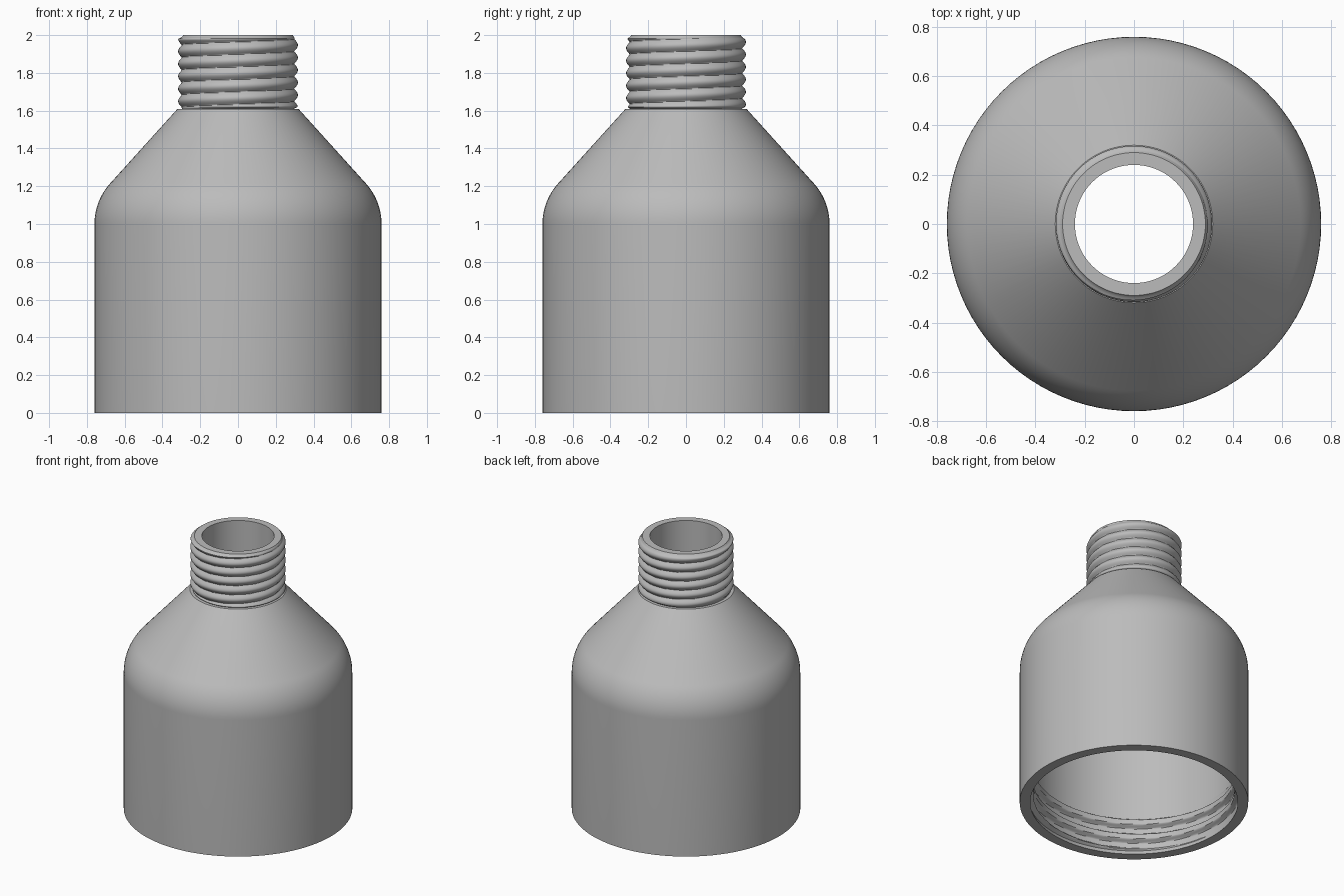
import bpy
import math

if "Cube" in bpy.data.objects:
    bpy.data.objects.remove(bpy.data.objects["Cube"])

SEGMENTS = 96

grey = bpy.data.materials.new("plain grey")
grey.use_nodes = True
colour = (0.5, 0.5, 0.5, 1)
grey.diffuse_color = colour
grey.node_tree.nodes["Principled BSDF"].inputs["Base Color"].default_value = colour


def lathe(name, rows, angle=35):
    """Revolve (radius, height) rows; a radius may be a function of the angle."""
    verts, faces = [], []
    for radius, z in rows:
        for i in range(SEGMENTS):
            a = math.tau * i / SEGMENTS
            r = radius(a) if callable(radius) else radius
            verts.append((r * math.cos(a), r * math.sin(a), z))
    for k in range(len(rows) - 1):
        for i in range(SEGMENTS):
            j = (i + 1) % SEGMENTS
            low, high = k * SEGMENTS, (k + 1) * SEGMENTS
            faces.append((low + i, low + j, high + j, high + i))
    mesh = bpy.data.meshes.new(name)
    mesh.from_pydata(verts, [], faces)
    mesh.materials.append(grey)
    obj = bpy.data.objects.new(name, mesh)
    bpy.context.collection.objects.link(obj)
    bpy.ops.object.select_all(action="DESELECT")
    obj.select_set(True)
    bpy.context.view_layer.objects.active = obj
    bpy.ops.object.shade_smooth_by_angle(angle=math.radians(angle))
    return obj


def thread(bottom, top, steps, pitch, root, depth, shape, fade):
    """Rows of a right-handed helical thread that runs out at both ends."""
    rows = []
    for k in range(steps + 1):
        z = bottom + (top - bottom) * k / steps
        runout = min(1, (z - bottom) / fade, (top - z) / fade)

        def radius(a, z=z, runout=runout):
            return root + depth * runout * shape((z / pitch - a / math.tau) % 1)
        rows.append((radius, z))
    return rows


def round_crest(u):
    return math.sin(math.pi * u)


def flat_crest(u):
    return max(0, min(1, 2 - 6 * abs(u - 0.5)))


def shoulder(radius, bend):
    """Arc that turns the straight wall into the cone."""
    tilt = math.radians(42.2)
    return [(radius - bend * (1 - math.cos(tilt * k / 12)),
             1 + bend * math.sin(tilt * k / 12)) for k in range(13)]


# Hollow body: bore mouth, inner cone, cavity wall, inner thread, rim, outside
inside = [(0.24, 1.61), (0.24, 1.57)] + shoulder(0.70, 0.26)[::-1]
inner_thread = thread(0.03, 0.30, 60, 0.11, 0.70, -0.03, flat_crest, 0.02)[::-1]
outside = [(0.69, 0), (0.76, 0)] + shoulder(0.76, 0.32) + [(0.32, 1.61), (0.28, 1.61)]
lathe("body", inside + inner_thread + outside)

# Neck: outer screw thread, flat lip and bore
neck_thread = thread(1.61, 1.99, 90, 0.066, 0.297, 0.02, round_crest, 0.01)
lathe("threaded_neck", neck_thread + [(0.29, 2), (0.24, 2), (0.24, 1.61)], 50)
